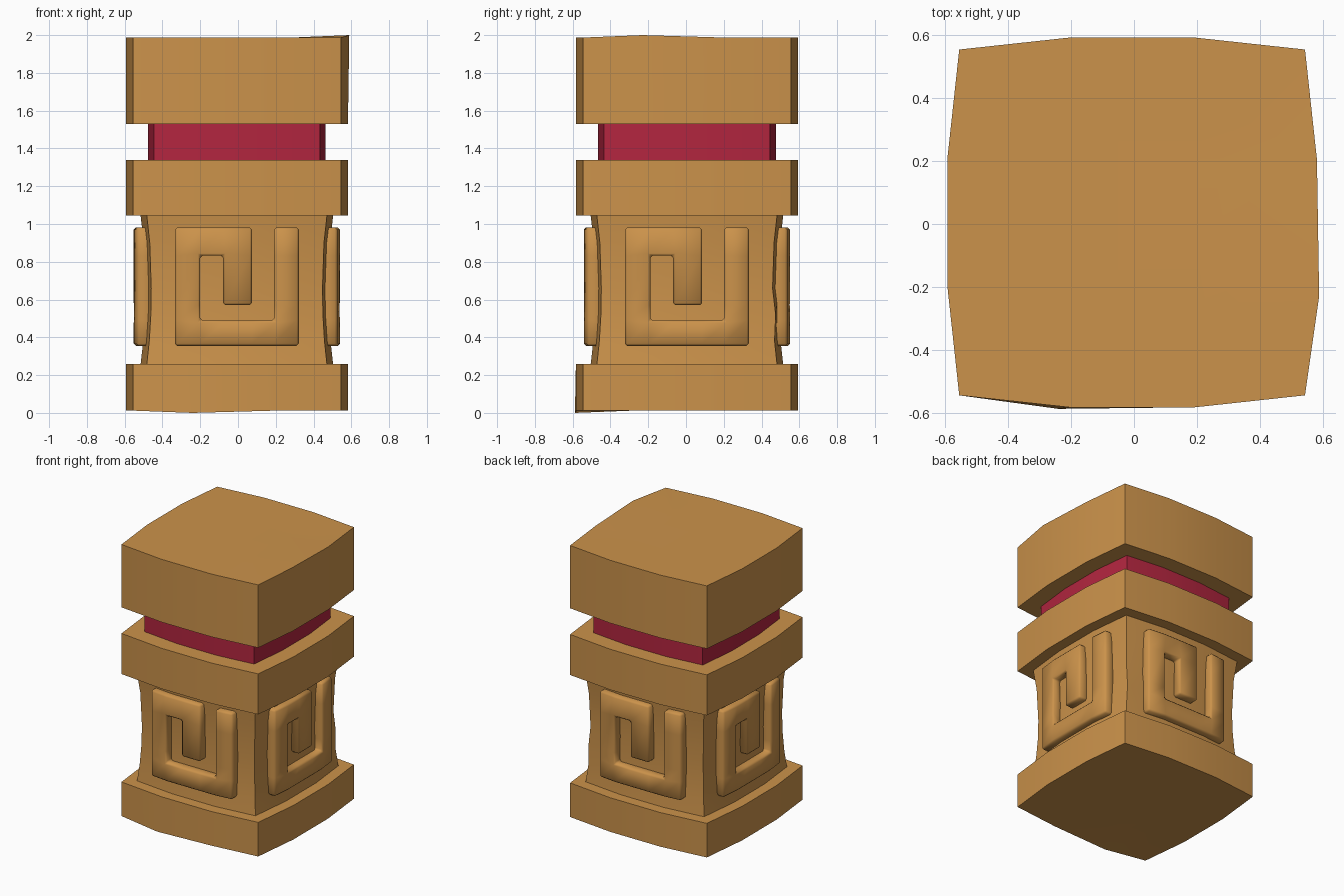
import bpy, bmesh, math
from mathutils import Vector, Matrix

if "Cube" in bpy.data.objects:
    bpy.data.objects.remove(bpy.data.objects["Cube"])

CX, CY = -0.006, 0.005


def material(name, color):
    m = bpy.data.materials.new(name)
    m.diffuse_color = (*color, 1)
    m.use_nodes = True
    m.node_tree.nodes["Principled BSDF"].inputs["Base Color"].default_value = m.diffuse_color
    return m


SANDSTONE = material("sandstone", (0.60, 0.29, 0.07))
RED = material("red band", (0.45, 0.019, 0.05))


def bevel_sharp(bm, width):
    edges = [e for e in bm.edges if e.is_manifold and e.calc_face_angle() > math.radians(35)]
    bmesh.ops.bevel(bm, geom=edges, offset=width, segments=1, affect='EDGES', profile=0.5)


def finish(bm, name, mat):
    me = bpy.data.meshes.new(name)
    bmesh.ops.recalc_face_normals(bm, faces=bm.faces[:])
    bm.to_mesh(me)
    bm.free()
    me.materials.append(mat)
    ob = bpy.data.objects.new(name, me)
    bpy.context.collection.objects.link(ob)
    bpy.ops.object.select_all(action='DESELECT')
    ob.select_set(True)
    bpy.context.view_layer.objects.active = ob
    bpy.ops.object.shade_smooth_by_angle(angle=math.radians(60))
    return ob


def outline(scale):
    """Square with bulging sides: three segments per side."""
    side = [(-0.2, -0.588), (0.2, -0.588), (0.55, -0.55)]
    pts = []
    for k in range(4):
        r = Matrix.Rotation(k * math.pi / 2, 2)
        pts += [r @ Vector(p) * scale for p in side]
    return pts


def stack(name, rings, mat, bevel, chip=None):
    """Loft (z, scale) rings; chip = (point, radius, offset) nudges a worn spot."""
    bm = bmesh.new()
    loops = [[bm.verts.new((p.x + CX, p.y + CY, z)) for p in outline(s)] for z, s in rings]
    for a, b in zip(loops, loops[1:]):
        for i in range(12):
            j = (i + 1) % 12
            bm.faces.new((a[i], a[j], b[j], b[i]))
    bm.faces.new(loops[0][::-1])
    bm.faces.new(loops[-1])
    bevel_sharp(bm, bevel)
    # inner loop on the flat ends keeps a chip local
    caps = [f for f in bm.faces if len(f.verts) > 8]
    bmesh.ops.inset_individual(bm, faces=caps, thickness=0.3)
    if chip:
        point, radius, offset = chip
        for v in bm.verts:
            if (v.co - Vector(point)).length < radius:
                v.co += Vector(offset)
    finish(bm, name, mat)


# Slabs, neck band and waisted body
stack("base_slab", [(0.012, 1), (0.26, 1)], SANDSTONE, 0.03,
      ((-0.206, -0.57, 0.02), 0.06, (-0.035, -0.005, -0.012)))
stack("middle_slab", [(1.045, 1), (1.34, 1)], SANDSTONE, 0.03)
stack("top_slab", [(1.53, 1), (1.987, 1)], SANDSTONE, 0.03,
      ((0.57, -0.195, 1.975), 0.06, (0.007, -0.035, 0.013)))
stack("neck_band", [(1.31, 0.8), (1.56, 0.8)], RED, 0.02)
stack("body", [(0.23, 0.872), (0.38, 0.843), (0.52, 0.828), (0.66, 0.824),
               (0.90, 0.838), (1.07, 0.872)], SANDSTONE, 0.022,
      ((0.45, 0.46, 0.52), 0.05, (0.004, 0.014, 0)))

# Raised square spiral on each face, bent to follow the bulging wall
U = [-0.328, -0.194, -0.073, 0.08, 0.197, 0.328]
Z = [0.355, 0.49, 0.57, 0.832, 0.982]
ROWS = ["11111", "10001", "10101", "11101"]


def front(u):
    return -0.546 + max(0, abs(u) - 0.19) * 0.11


for k, side in enumerate(["front", "right", "back", "left"]):
    bm = bmesh.new()
    grid = {}

    def vert(i, j):
        if (i, j) not in grid:
            grid[i, j] = bm.verts.new((U[i], front(U[i]) + 0.09, Z[j]))
        return grid[i, j]

    for j, row in enumerate(ROWS):
        for i, filled in enumerate(row):
            if filled == "1":
                bm.faces.new((vert(i, j), vert(i + 1, j), vert(i + 1, j + 1), vert(i, j + 1)))
    base = bm.faces[:]
    ext = bmesh.ops.extrude_face_region(bm, geom=base, use_keep_orig=True)
    for v in ext["geom"]:
        if isinstance(v, bmesh.types.BMVert):
            v.co.y -= 0.09
    bmesh.ops.recalc_face_normals(bm, faces=bm.faces[:])
    bevel_sharp(bm, 0.012)
    bm.transform(Matrix.Translation((CX, CY, 0)) @ Matrix.Rotation(k * math.pi / 2, 4, 'Z'))
    finish(bm, side + "_spiral_relief", SANDSTONE)
